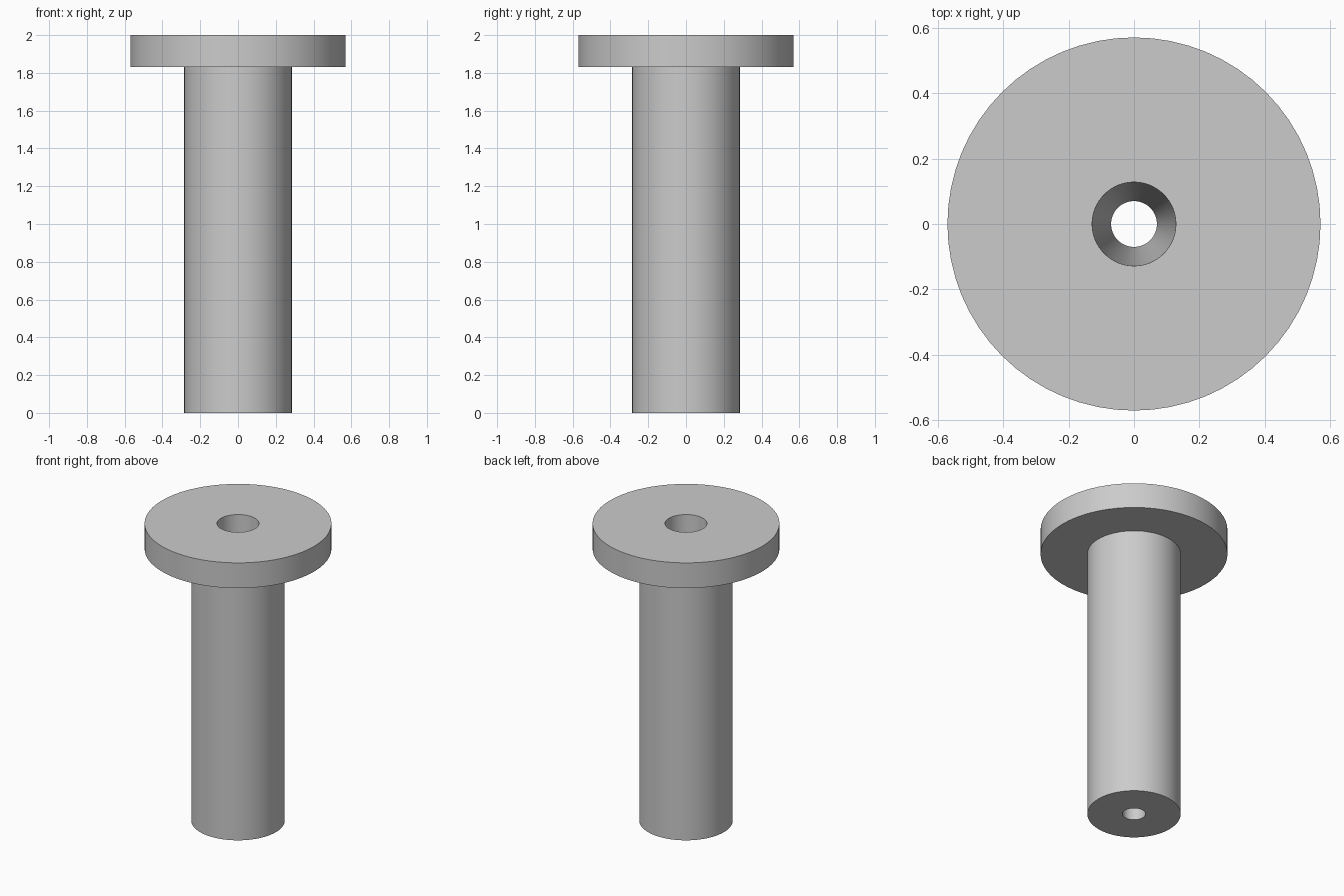
import bpy, bmesh, math

cube = bpy.data.objects.get("Cube")
if cube:
    bpy.data.objects.remove(cube, do_unlink=True)

HEIGHT = 2.0
FLANGE_RADIUS, FLANGE_BOTTOM = 0.57, 1.83
SHAFT_RADIUS = 0.285
BORE_TOP, BORE_BOTTOM = 0.128, 0.07
SEGMENTS = 64

# Plain grey metal
grey = bpy.data.materials.new("grey metal")
grey.use_nodes = True
colour = (0.6, 0.6, 0.6, 1.0)
grey.diffuse_color = colour
grey.node_tree.nodes["Principled BSDF"].inputs["Base Color"].default_value = colour


def lathe(name, profile, material):
    """Revolve a closed (radius, height) profile about the z axis."""
    bm = bmesh.new()
    verts = [bm.verts.new((r, 0, z)) for r, z in profile]
    edges = [bm.edges.new((v, verts[(i + 1) % len(verts)]))
             for i, v in enumerate(verts)]
    bmesh.ops.spin(bm, geom=verts + edges, cent=(0, 0, 0), axis=(0, 0, 1),
                   angle=math.tau, steps=SEGMENTS, use_merge=False)
    bmesh.ops.remove_doubles(bm, verts=bm.verts, dist=0.0001)
    bmesh.ops.recalc_face_normals(bm, faces=bm.faces)
    mesh = bpy.data.meshes.new(name)
    bm.to_mesh(mesh)
    bm.free()
    mesh.materials.append(material)
    obj = bpy.data.objects.new(name, mesh)
    bpy.context.collection.objects.link(obj)
    return obj


# Flanged sleeve with a tapered bore right through it
sleeve = lathe("flanged_sleeve", [
    (BORE_BOTTOM, 0),
    (SHAFT_RADIUS, 0),
    (SHAFT_RADIUS, FLANGE_BOTTOM),
    (FLANGE_RADIUS, FLANGE_BOTTOM),
    (FLANGE_RADIUS, HEIGHT),
    (BORE_TOP, HEIGHT),
], grey)

bpy.ops.object.select_all(action="DESELECT")
sleeve.select_set(True)
bpy.context.view_layer.objects.active = sleeve
bpy.ops.object.shade_smooth_by_angle(angle=math.radians(30))
